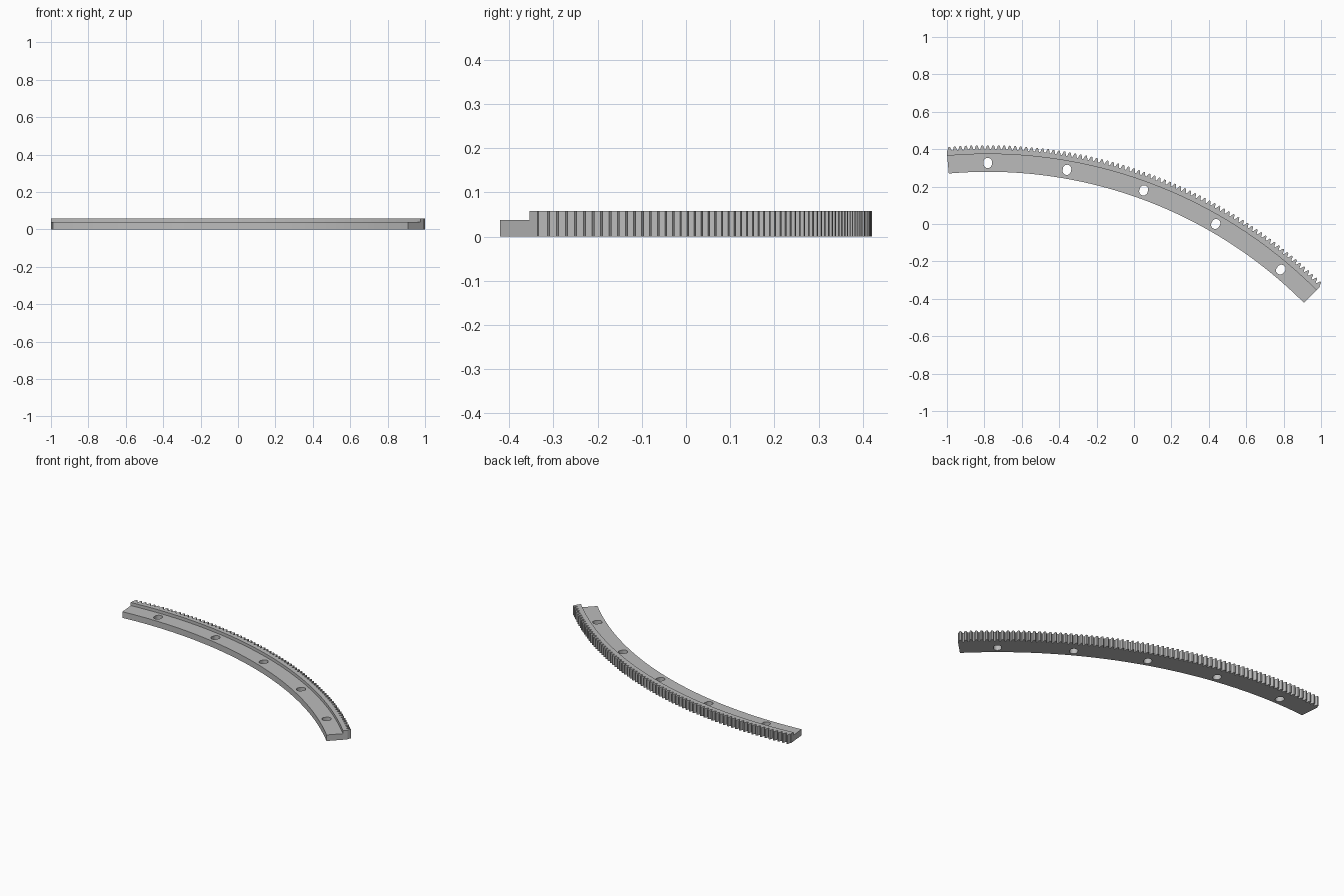
import bpy, bmesh
from math import sin, cos, pi, radians
from mathutils import Vector

if "Cube" in bpy.data.objects:
    bpy.data.objects.remove(bpy.data.objects["Cube"])

# Arc centre, angles (clockwise from +y) and radii
CENTRE = Vector((-0.782, -2.111, 0))
START, END, TEETH = -5, 45, 75
R_IN, R_STEP, R_ROOT, R_TIP = 2.39, 2.485, 2.511, 2.532
R_HOLE = (R_IN + R_STEP) / 2
Z_FLANGE, Z_RIM = 0.038, 0.0575


def polar(r, deg, z):
    a = radians(deg)
    return CENTRE + Vector((r * sin(a), r * cos(a), z))


def make_object(name, bm):
    bmesh.ops.recalc_face_normals(bm, faces=bm.faces[:])
    mesh = bpy.data.meshes.new(name)
    bm.to_mesh(mesh)
    bm.free()
    obj = bpy.data.objects.new(name, mesh)
    bpy.context.collection.objects.link(obj)
    return obj


def skin(bm, loops):
    """Join matching closed loops into a capped solid."""
    rings = [[bm.verts.new(p) for p in loop] for loop in loops]
    n = len(rings[0])
    for a, b in zip(rings, rings[1:]):
        for i in range(n):
            j = (i + 1) % n
            bm.faces.new((a[i], a[j], b[j], b[i]))
    bm.faces.new(rings[0])
    bm.faces.new(rings[-1][::-1])


# Tooth outline: root, flank, tip, flank, root for every pitch
pitch = (END - START) / TEETH
tooth = ((0.105, R_ROOT), (0.366, R_TIP), (0.634, R_TIP), (0.895, R_ROOT))
stations = [(START, R_ROOT)]
for t in range(TEETH):
    stations += [(START + (t + f) * pitch, r) for f, r in tooth]
stations.append((END, R_ROOT))

# Stepped section swept along the arc, following the teeth
bm = bmesh.new()
skin(bm, [[polar(R_IN, a, 0), polar(R_IN, a, Z_FLANGE),
           polar(R_STEP, a, Z_FLANGE), polar(R_STEP, a, Z_RIM),
           polar(r, a, Z_RIM), polar(r, a, 0)] for a, r in stations])
gear = make_object("gear_rack_segment", bm)

# Radially elongated bolt holes
HALF_WIDTH, SHIFT, SIDES = 0.0225, 0.005, 32
bm = bmesh.new()
for k in range(5):
    deg = k * 10
    radial = polar(1, deg, 0) - CENTRE
    across = Vector((radial.y, -radial.x, 0))
    loops = []
    for z in (-0.05, 0.1):
        loop = []
        for i in range(SIDES):
            a = 2 * pi * (i + 0.5) / SIDES
            along = HALF_WIDTH * sin(a) + (SHIFT if sin(a) > 0 else -SHIFT)
            loop.append(polar(R_HOLE, deg, z) + radial * along
                        + across * HALF_WIDTH * cos(a))
        loops.append(loop)
    skin(bm, loops)
cutter = make_object("bolt_hole_cutter", bm)
cutter.hide_render = True

cut = gear.modifiers.new("bolt_holes", 'BOOLEAN')
cut.operation = 'DIFFERENCE'
cut.solver = 'EXACT'
cut.object = cutter
bpy.ops.object.select_all(action='DESELECT')
gear.select_set(True)
bpy.context.view_layer.objects.active = gear
bpy.ops.object.modifier_apply(modifier=cut.name)
bpy.data.objects.remove(cutter)

# Plain grey metal
grey = bpy.data.materials.new("grey_metal")
grey.use_nodes = True
colour = (0.5, 0.5, 0.5, 1)
grey.diffuse_color = colour
grey.node_tree.nodes["Principled BSDF"].inputs["Base Color"].default_value = colour
gear.data.materials.clear()
gear.data.materials.append(grey)
bpy.ops.object.shade_smooth_by_angle(angle=radians(25))
